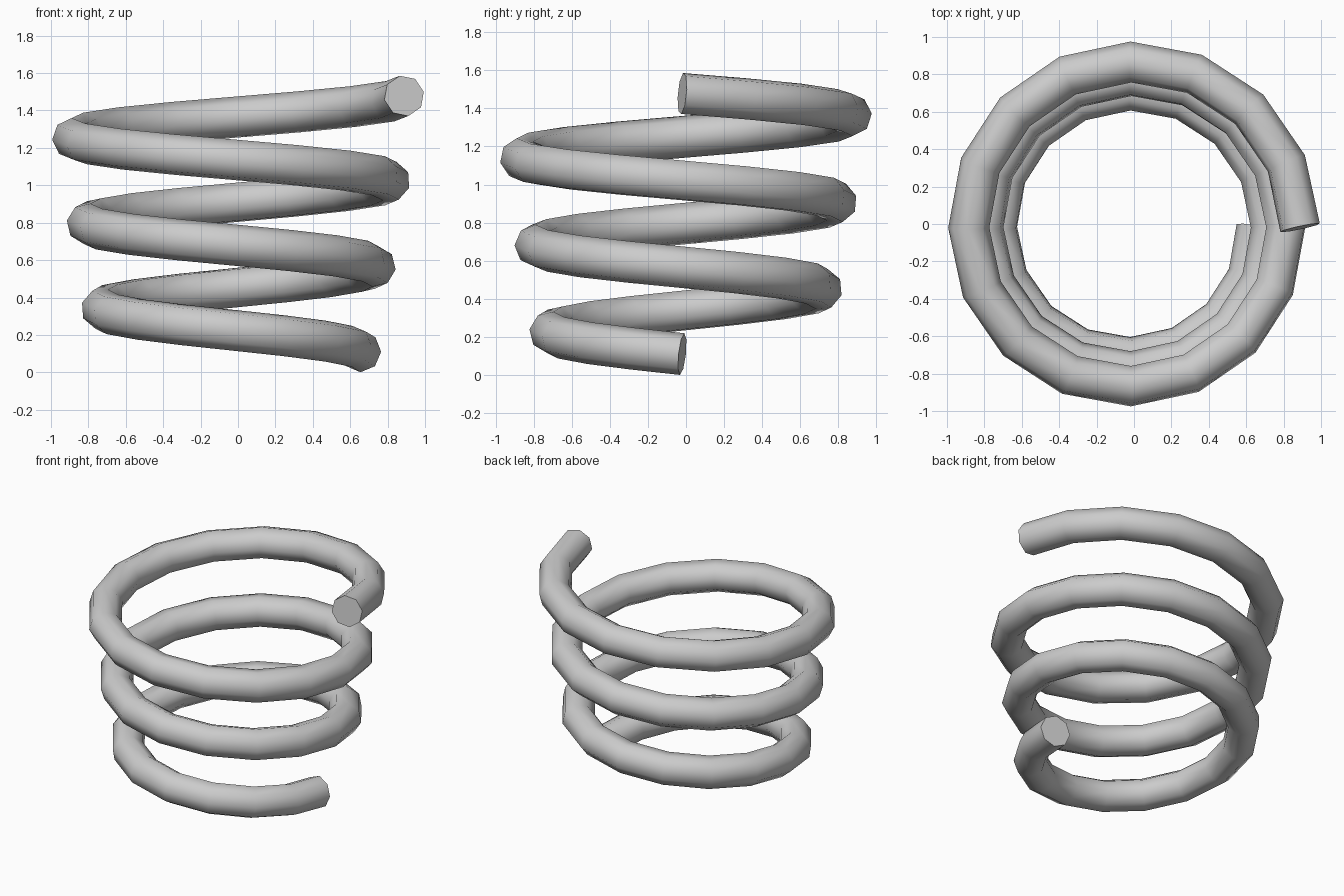
import bpy
from math import tau, cos, sin

if "Cube" in bpy.data.objects:
    bpy.data.objects.remove(bpy.data.objects["Cube"])

TURNS, STEPS = 3, 16            # clockwise conical helix, 16 segments per turn
R0, R1 = 0.674, 0.905           # coil radius at bottom and top
Z0, Z1 = 0.11, 1.478            # wire centre height at bottom and top
CX, CY = -0.017, -0.02          # axis offset that centres the bounds

# Path of the spring wire
curve = bpy.data.curves.new("coil_spring", 'CURVE')
curve.dimensions = '3D'
curve.twist_mode = 'MINIMUM'
curve.bevel_depth = 0.11
curve.bevel_resolution = 2      # octagonal wire
curve.use_fill_caps = True
n = TURNS * STEPS
path = curve.splines.new('POLY')
path.points.add(n)
for i, p in enumerate(path.points):
    t = i / n
    a = -tau * i / STEPS
    r = R0 + (R1 - R0) * t
    p.co = (CX + r * cos(a), CY + r * sin(a), Z0 + (Z1 - Z0) * t, 1)
path.use_smooth = True

# Turn into a mesh with rounded wire and crisp flat ends
spring = bpy.data.objects.new("coil_spring", curve)
bpy.context.collection.objects.link(spring)
bpy.context.view_layer.objects.active = spring
spring.select_set(True)
bpy.ops.object.convert(target='MESH')
bpy.ops.object.shade_smooth_by_angle(angle=1.05)
